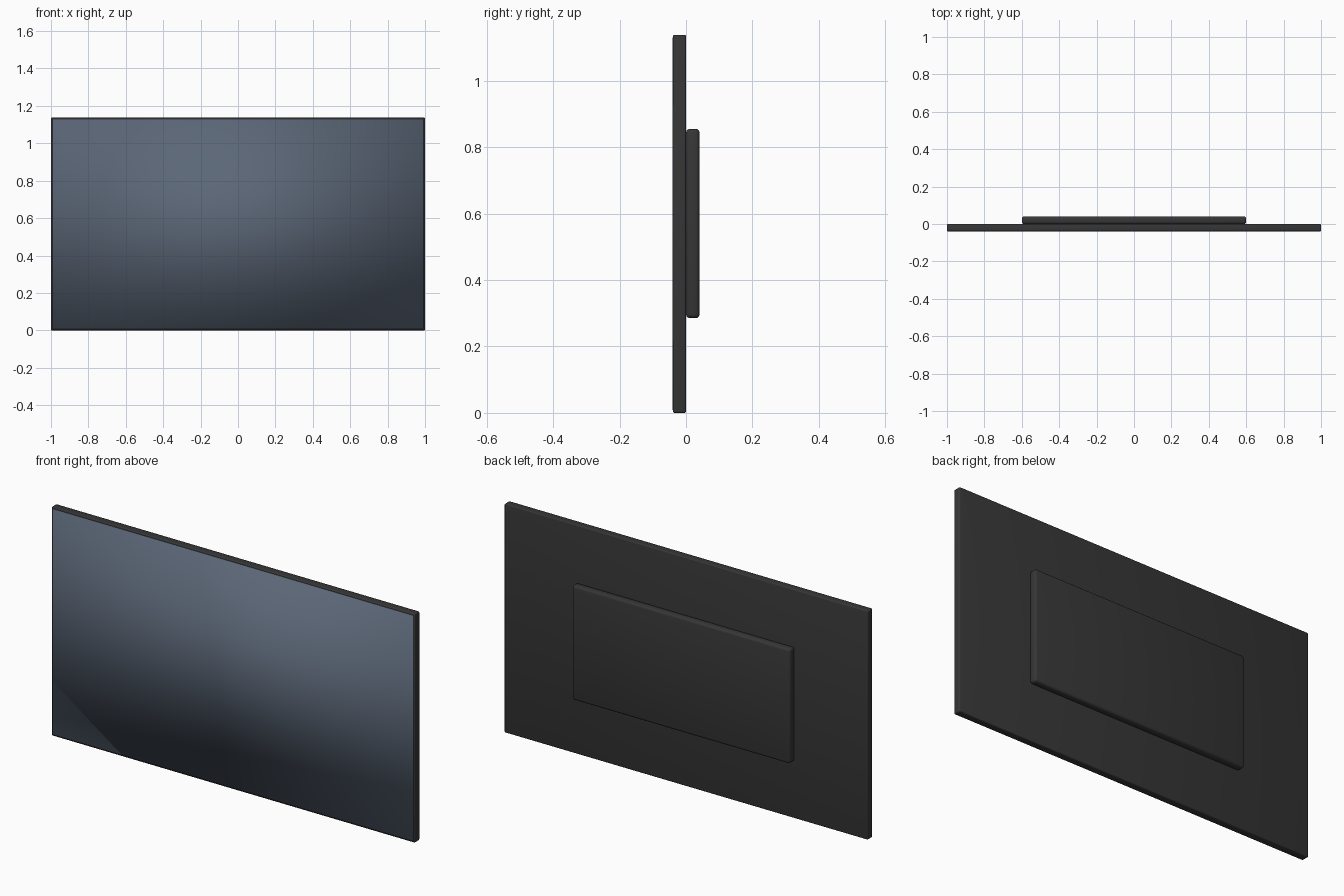
import bpy
import math

if "Cube" in bpy.data.objects:
    bpy.data.objects.remove(bpy.data.objects["Cube"])


def material(name, rgb):
    m = bpy.data.materials.new(name)
    m.diffuse_color = (*rgb, 1.0)
    m.use_nodes = True
    m.node_tree.nodes["Principled BSDF"].inputs["Base Color"].default_value = m.diffuse_color
    return m


BLACK = material("charcoal plastic", (0.037, 0.037, 0.037))
GLASS = material("blue grey glass", (0.105, 0.135, 0.185))


def slab(name, width, y0, y1, z0, z1, mat, bevel=0.0):
    """Box centred on x = 0, with optional rounded edges."""
    bpy.ops.mesh.primitive_cube_add(size=1, location=(0, (y0 + y1) / 2, (z0 + z1) / 2))
    ob = bpy.context.object
    ob.name = name
    ob.scale = (width, y1 - y0, z1 - z0)
    bpy.ops.object.transform_apply(location=False, rotation=False, scale=True)
    ob.data.materials.append(mat)
    if bevel:
        mod = ob.modifiers.new("rounded edges", "BEVEL")
        mod.width = bevel
        mod.segments = 3
        bpy.ops.object.modifier_apply(modifier=mod.name)
        bpy.ops.object.shade_smooth_by_angle(angle=math.radians(35))
    return ob


HEIGHT = 1.138

# Thin display body
slab("panel_body", 2.0, -0.039, 0.0, 0.0, HEIGHT, BLACK, 0.005)

# Rounded electronics housing on the back
slab("rear_housing", 1.2, 0.0, 0.041, 0.285, 0.855, BLACK, 0.012)

# Screen glass, fully smooth shaded so its surface shades as a soft gradient
slab("screen", 1.984, -0.041, -0.034, 0.008, HEIGHT - 0.008, GLASS)
bpy.ops.object.shade_smooth()
